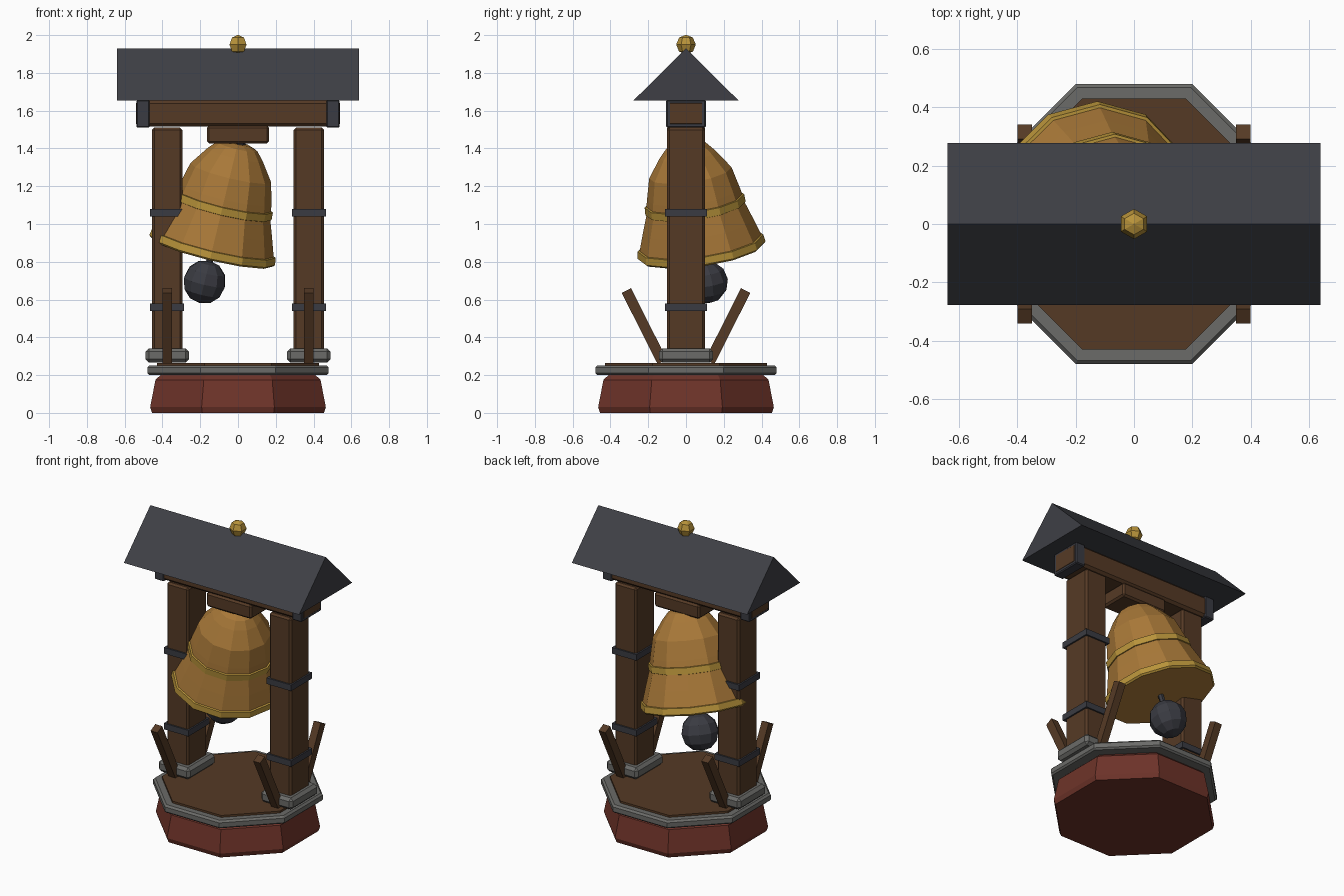
import bpy, bmesh, math
from mathutils import Matrix, Vector

if "Cube" in bpy.data.objects:
    bpy.data.objects.remove(bpy.data.objects["Cube"])


def material(name, hex_code):
    def linear(v):
        return v / 12.92 if v <= 0.04045 else ((v + 0.055) / 1.055) ** 2.4
    m = bpy.data.materials.new(name)
    rgb = [linear(int(hex_code[i:i + 2], 16) / 255) for i in (0, 2, 4)]
    m.diffuse_color = (*rgb, 1)
    m.use_nodes = True
    m.node_tree.nodes["Principled BSDF"].inputs["Base Color"].default_value = m.diffuse_color
    return m


RED = material("brick_red", "6E3329")
STONE = material("grey_stone", "6B6B68")
WOOD = material("dark_wood", "553A25")
BRONZE = material("bronze", "A87838")
GOLD = material("gold", "B8933A")
SLATE = material("slate", "3E3F45")
IRON = material("dark_iron", "3A3B42")


def finish(bm, name, *mats):
    bmesh.ops.recalc_face_normals(bm, faces=bm.faces)
    mesh = bpy.data.meshes.new(name)
    bm.to_mesh(mesh)
    bm.free()
    ob = bpy.data.objects.new(name, mesh)
    for m in mats:
        mesh.materials.append(m)
    bpy.context.collection.objects.link(ob)
    return ob


def box(name, center, size, mat, bevel=0.0, rot=None):
    bm = bmesh.new()
    bmesh.ops.create_cube(bm, size=1)
    bmesh.ops.scale(bm, vec=size, verts=bm.verts)
    if bevel:
        bmesh.ops.bevel(bm, geom=bm.edges[:], offset=bevel, segments=1, affect='EDGES')
    ob = finish(bm, name, mat)
    ob.matrix_world = Matrix.Translation(center) @ (rot or Matrix())
    return ob


def lathe(name, profile, sides, mats, turn=0.0, rule=None):
    """Stack rings of (radius, z) and close both ends."""
    bm = bmesh.new()
    rings = []
    for r, z in profile:
        angles = [turn + 2 * math.pi * i / sides for i in range(sides)]
        rings.append([bm.verts.new((r * math.cos(a), r * math.sin(a), z)) for a in angles])
    for k, (a, b) in enumerate(zip(rings, rings[1:])):
        for i in range(sides):
            j = (i + 1) % sides
            f = bm.faces.new((a[i], a[j], b[j], b[i]))
            f.material_index = rule(k) if rule else 0
    bm.faces.new(rings[0])
    bm.faces.new(rings[-1])
    return finish(bm, name, *mats)


def octagon(name, profile, mat):
    k = 1 / math.cos(math.pi / 8)  # apothem to corner radius
    return lathe(name, [(r * k, z) for r, z in profile], 8, [mat], math.pi / 8)


def ball(name, center, radius, segs, rings, mat):
    bm = bmesh.new()
    bmesh.ops.create_uvsphere(bm, u_segments=segs, v_segments=rings, radius=radius)
    ob = finish(bm, name, mat)
    ob.location = center
    return ob


# Octagonal base
octagon("base", [(0.455, 0), (0.465, 0.03), (0.437, 0.175), (0.41, 0.2)], RED)
octagon("base_rim", [(0.47, 0.2), (0.48, 0.21), (0.48, 0.24), (0.468, 0.252)], STONE)
octagon("deck", [(0.43, 0.245), (0.43, 0.265)], WOOD)

# Posts with feet, iron bands, end caps and braces
for sx, side in ((-1, "left"), (1, "right")):
    x = 0.375 * sx
    box(side + "_foot", (x, 0, 0.304), (0.23, 0.285, 0.076), STONE, 0.018)
    box(side + "_post", (x, 0, 0.89), (0.16, 0.2, 1.24), WOOD, 0.012)
    for z, level in ((0.56, "lower"), (1.06, "upper")):
        box(f"{side}_{level}_band", (x, 0, z), (0.18, 0.22, 0.04), IRON)
    box(side + "_beam_cap", (0.503 * sx, 0, 1.583), (0.07, 0.21, 0.146), IRON, 0.006)
    for sy, end in ((-1, "front"), (1, "back")):
        low, high = Vector((x, 0.125 * sy, 0.27)), Vector((x, 0.316 * sy, 0.648))
        d = high - low
        rot = Matrix.Rotation(-math.atan2(d.y, d.z), 4, 'X')
        box(f"{side}_{end}_brace", (low + high) / 2, (0.05, 0.055, d.length), WOOD, 0, rot)

# Crossbeam and hanger block
box("crossbeam", (0, 0, 1.585), (1.08, 0.2, 0.14), WOOD, 0.016)
box("hanger_block", (0, 0, 1.473), (0.33, 0.2, 0.094), WOOD, 0.012)

# Gable roof
bm = bmesh.new()
ends = [[bm.verts.new((x, y, z)) for y, z in ((-0.277, 1.655), (0.277, 1.655), (0, 1.93))]
        for x in (-0.64, 0.64)]
for e in ends:
    bm.faces.new(e)
for i in range(3):
    j = (i + 1) % 3
    bm.faces.new((ends[0][i], ends[0][j], ends[1][j], ends[1][i]))
finish(bm, "roof", SLATE)
ball("finial", (0, 0, 1.95), 0.052, 6, 4, GOLD)

# Swinging bell assembly, built around its pivot
bell_profile = [(0.06, -0.002), (0.11, -0.02), (0.15, -0.065), (0.22, -0.165),
                (0.248, -0.28), (0.256, -0.318), (0.266, -0.32), (0.268, -0.36),
                (0.262, -0.362), (0.294, -0.455), (0.325, -0.55), (0.336, -0.552),
                (0.342, -0.59), (0.332, -0.6)]
gold_rows = (5, 6, 7, 10, 11, 12)
swing = [
    lathe("bell", bell_profile, 12, [BRONZE, GOLD], 0, lambda k: int(k in gold_rows)),
    lathe("bell_neck", [(0.04, 0.03), (0.04, -0.03)], 8, [IRON]),
    lathe("clapper_rod", [(0.018, -0.58), (0.018, -0.70)], 6, [IRON]),
    ball("clapper", (0, 0, -0.765), 0.116, 10, 6, IRON),
]
tilt = (Matrix.Translation((0, 0, 1.43)) @ Matrix.Rotation(math.radians(13.5), 4, 'Y')
        @ Matrix.Rotation(math.radians(8), 4, 'X'))
for ob in swing:
    ob.matrix_world = tilt @ Matrix.Translation(ob.location)
